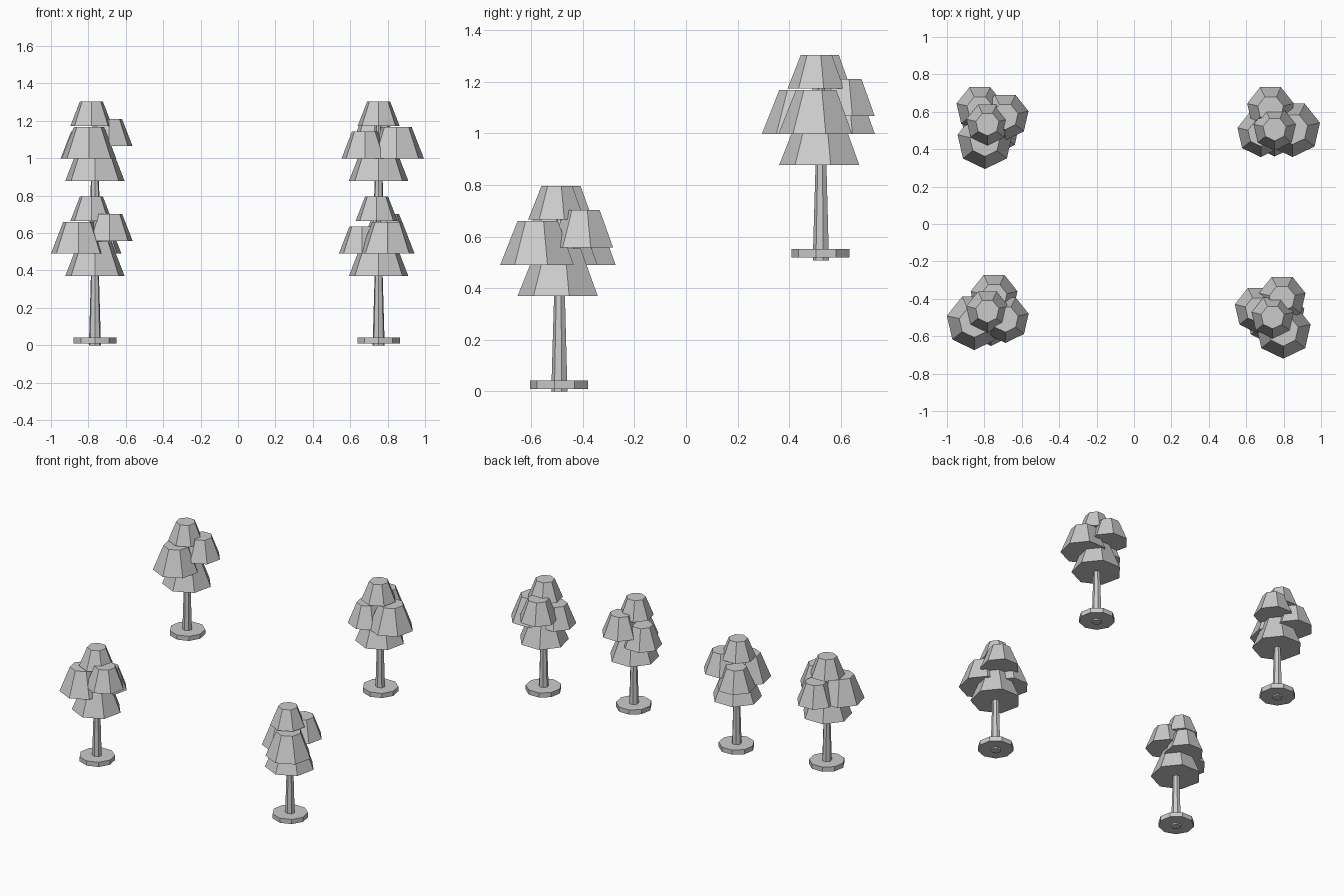
import bpy, bmesh, math

cube = bpy.data.objects.get("Cube")
if cube:
    bpy.data.objects.remove(cube, do_unlink=True)


def make_material(name, value):
    mat = bpy.data.materials.new(name)
    mat.use_nodes = True
    color = (value, value, value, 1)
    mat.diffuse_color = color
    mat.node_tree.nodes["Principled BSDF"].inputs["Base Color"].default_value = color
    return mat


grey = make_material("light grey", 0.6)


def frustum(name, sides, x, y, z, height, r_low, r_high):
    """Closed tapered prism with one corner pointing to the front."""
    bm = bmesh.new()
    rings = []
    for level, radius in ((0, r_low), (height, r_high)):
        ring = []
        for i in range(sides):
            a = math.tau * i / sides - math.pi / 2
            ring.append(bm.verts.new((radius * math.cos(a), radius * math.sin(a), level)))
        rings.append(ring)
    low, high = rings
    bm.faces.new(low[::-1])
    bm.faces.new(high)
    for i in range(sides):
        j = (i + 1) % sides
        bm.faces.new((low[i], low[j], high[j], high[i]))
    mesh = bpy.data.meshes.new(name)
    bm.to_mesh(mesh)
    bm.free()
    mesh.materials.append(grey)
    obj = bpy.data.objects.new(name, mesh)
    obj.location = (x, y, z)
    bpy.context.collection.objects.link(obj)


def foliage(name, x, y, z, radius):
    frustum(name, 7, x, y, z, radius * 1.13, radius, radius * 0.55)


def tree(name, x, y, ground, large, high, small, crown):
    frustum(name + "_trunk", 7, x, y, ground, 0.72, 0.033, 0.012)
    frustum(name + "_base", 9, x, y, ground + 0.01, 0.033, 0.116, 0.116)
    foliage(name + "_lower_foliage", x, y, ground + 0.37, 0.163)
    foliage(name + "_large_side_foliage", *large, ground + 0.49, 0.15)
    foliage(name + "_high_side_foliage", *high, ground + 0.558, 0.128)
    foliage(name + "_small_side_foliage", *small, ground + 0.49, 0.128)
    foliage(name + "_top_foliage", *crown, ground + 0.665, 0.115)


# Front pair stands on the ground, back pair stands higher
tree("front_right_tree", -0.765, -0.489, 0,
     (-0.854, -0.524), (-0.688, -0.508), (-0.748, -0.388), (-0.784, -0.465))
tree("front_left_tree", 0.752, -0.489, 0,
     (0.798, -0.57), (0.792, -0.398), (0.664, -0.458), (0.741, -0.497))
tree("back_right_tree", -0.765, 0.524, 0.508,
     (-0.797, 0.444), (-0.689, 0.575), (-0.824, 0.616), (-0.784, 0.535))
tree("back_left_tree", 0.752, 0.524, 0.508,
     (0.848, 0.508), (0.73, 0.616), (0.678, 0.486), (0.752, 0.508))
